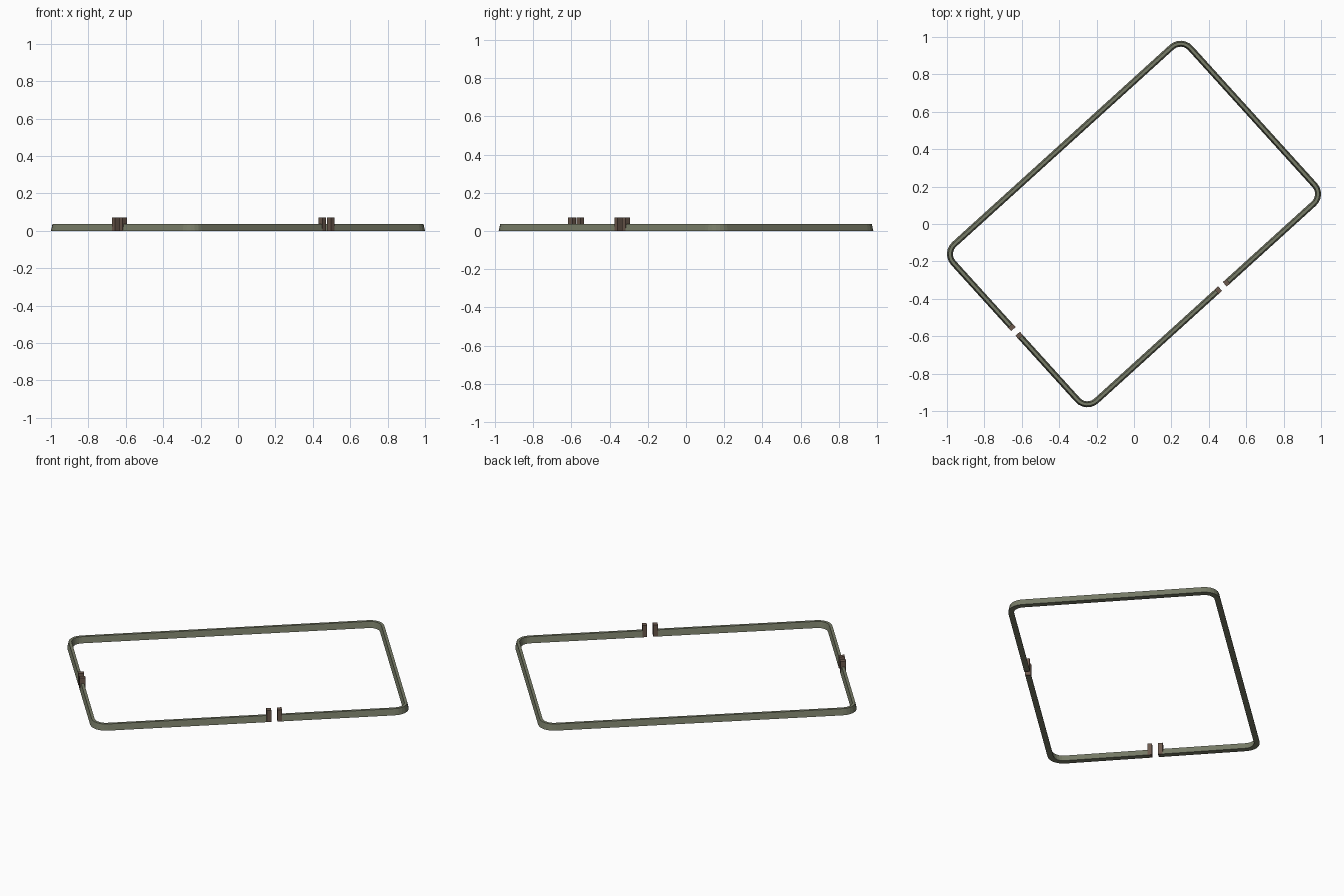
import bpy, bmesh
from math import cos, sin, pi, radians
from mathutils import Vector, Matrix

if "Cube" in bpy.data.objects:
    bpy.data.objects.remove(bpy.data.objects["Cube"])

HU, HV, R = 0.855, 0.565, 0.07          # wall centreline half sizes and corner radius
ROT = Matrix.Rotation(radians(42.2), 4, 'Z')
GAP, POST = 0.034, 0.025                # gate opening and post width
GATE_LONG, GATE_SHORT = 0.126, 0.0      # gate positions along their sides
OFF = GAP / 2 + POST / 2                # wall ends inside its gate post
SEG = 6


def material(name, rgb):
    m = bpy.data.materials.new(name)
    m.diffuse_color = (*rgb, 1)
    m.use_nodes = True
    m.node_tree.nodes["Principled BSDF"].inputs["Base Color"].default_value = m.diffuse_color
    return m


WALL = material("moss_stone", (0.185, 0.2, 0.135))
BROWN = material("brown_stone", (0.15, 0.1, 0.075))


def finish(bm, name, mat):
    bmesh.ops.recalc_face_normals(bm, faces=bm.faces)
    me = bpy.data.meshes.new(name)
    bm.to_mesh(me)
    bm.free()
    me.materials.append(mat)
    ob = bpy.data.objects.new(name, me)
    ob.matrix_world = ROT
    bpy.context.collection.objects.link(ob)
    return ob


def corner(su, sv, start):
    """Rounded corner as (point, outward normal) pairs, anticlockwise."""
    c = Vector((su * (HU - R), sv * (HV - R), 0))
    out = []
    for i in range(SEG + 1):
        a = radians(start) + pi / 2 * i / SEG
        n = Vector((cos(a), sin(a), 0))
        out.append((c + n * R, n))
    return out


def wall(name, path):
    """Sweep a tapered wall section along the path."""
    section = [(-0.016, 0), (0.016, 0), (0.008, 0.036), (-0.008, 0.036)]
    bm = bmesh.new()
    rings = [[bm.verts.new(p + n * o + Vector((0, 0, z))) for o, z in section]
             for p, n in path]
    for a, b in zip(rings, rings[1:]):
        for i in range(4):
            j = (i + 1) % 4
            bm.faces.new((a[i], a[j], b[j], b[i]))
    bm.faces.new(rings[0])
    bm.faces.new(rings[-1])
    finish(bm, name, WALL)


def post(name, u, v, su, sv):
    bm = bmesh.new()
    bmesh.ops.create_cube(bm, size=1)
    bm.transform(Matrix.Translation((u, v, 0.035)) @ Matrix.Diagonal((su, sv, 0.07, 1)))
    finish(bm, name, BROWN)


down, left = Vector((0, -1, 0)), Vector((-1, 0, 0))


def long_end(s):
    return [(Vector((GATE_LONG + s * OFF, -HV, 0)), down)]


def short_end(s):
    return [(Vector((-HU, GATE_SHORT + s * OFF, 0)), left)]


# Wall in two runs between the gates
wall("main_wall", long_end(1) + corner(1, -1, -90) + corner(1, 1, 0)
     + corner(-1, 1, 90) + short_end(1))
wall("corner_wall", short_end(-1) + corner(-1, -1, 180) + long_end(-1))

# Pair of posts at each gate
for s, side in ((-1, "a"), (1, "b")):
    post("long_side_gate_post_" + side, GATE_LONG + s * OFF, -HV, POST, 0.032)
    post("short_side_gate_post_" + side, -HU, GATE_SHORT + s * OFF, 0.032, POST)
